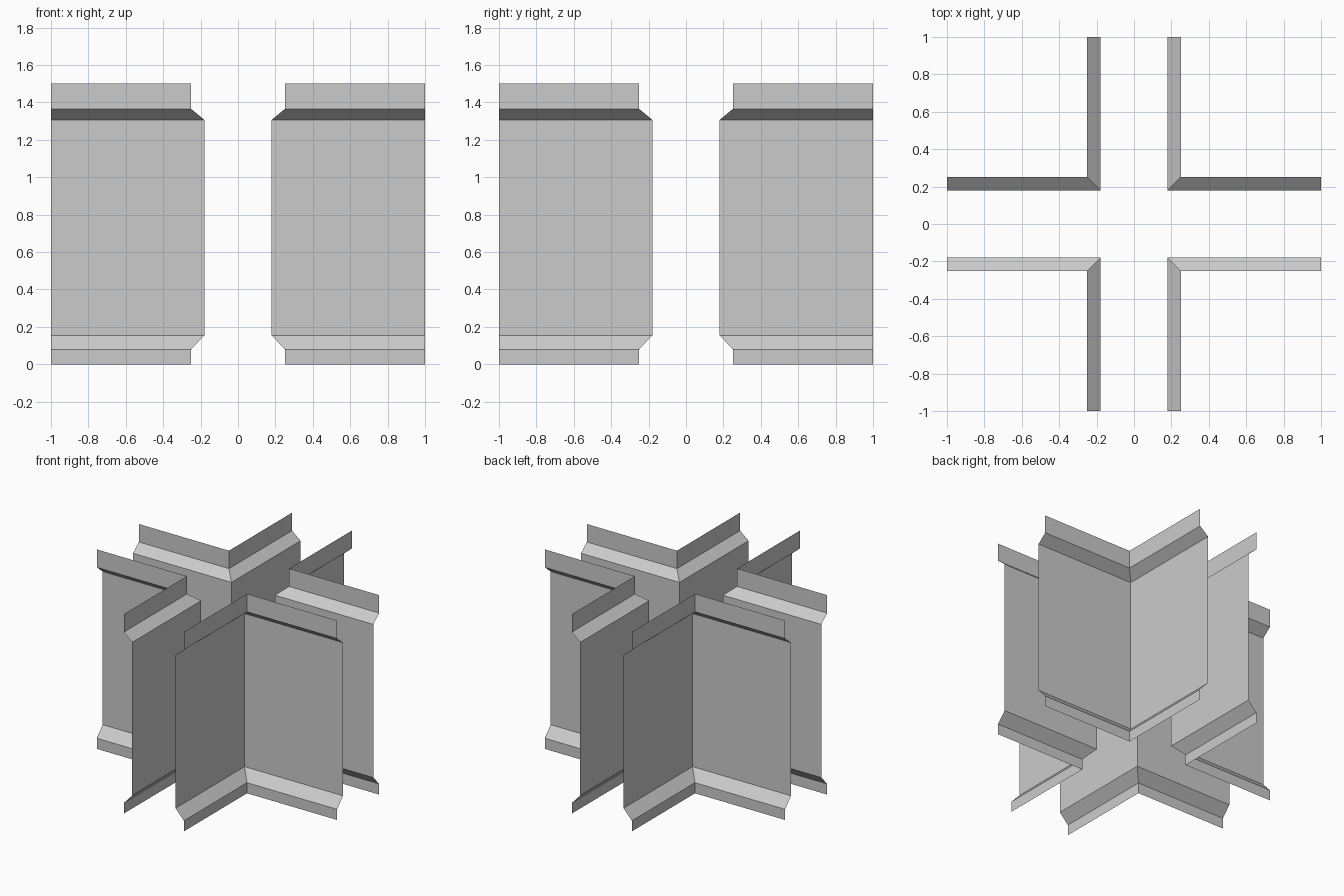
import bpy, bmesh

if "Cube" in bpy.data.objects:
    bpy.data.objects.remove(bpy.data.objects["Cube"])

# Wall profile: (distance from corridor centre line, height)
PROFILE = [(0.25, 0.0), (0.25, 0.08), (0.18, 0.155),
           (0.18, 1.307), (0.25, 1.365), (0.25, 1.5)]


def corner_wall(name, sx, sy):
    """Thin L-shaped wall: the profile swept along two mitred legs."""
    bm = bmesh.new()
    rows = [[bm.verts.new((sx * x, sy * y, z)) for x, y in ((1, d), (d, d), (d, 1))]
            for d, z in PROFILE]
    for low, high in zip(rows, rows[1:]):
        for i in range(2):
            face = [low[i], low[i + 1], high[i + 1], high[i]]
            # keep normals facing the corridor in every quadrant
            bm.faces.new(face if sx * sy < 0 else face[::-1])
    bm.normal_update()
    # the wall band of the first leg should face the corridor
    bm.faces.ensure_lookup_table()
    if bm.faces[4].normal.y * sy > 0:
        bmesh.ops.reverse_faces(bm, faces=bm.faces[:])
    mesh = bpy.data.meshes.new(name)
    bm.to_mesh(mesh)
    bm.free()
    bpy.context.collection.objects.link(bpy.data.objects.new(name, mesh))


# Four corners around the crossing corridors
for side, sx in (("left", -1), ("right", 1)):
    for end, sy in (("front", -1), ("back", 1)):
        corner_wall(f"corner_wall_{end}_{side}", sx, sy)
